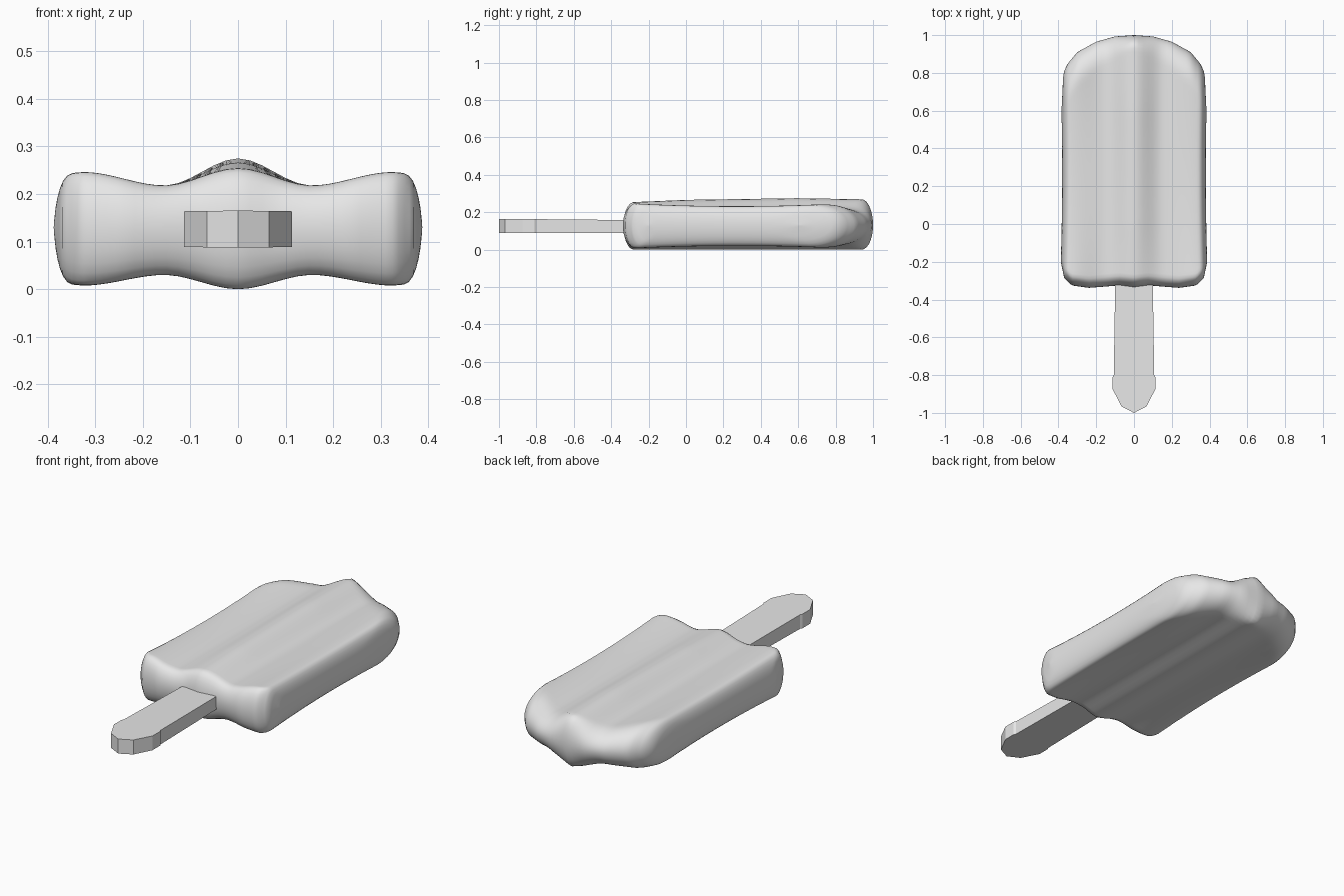
import bpy, bmesh, math

cube = bpy.data.objects.get("Cube")
if cube:
    bpy.data.objects.remove(cube, do_unlink=True)

MID = 0.13           # height of the centre plane
HALF_WIDTH = 0.39
COLS, ROWS = 48, 48

grey = bpy.data.materials.new("plain grey")
grey.use_nodes = True
grey.diffuse_color = (0.8, 0.8, 0.8, 1)
grey.node_tree.nodes["Principled BSDF"].inputs["Base Color"].default_value = (0.8, 0.8, 0.8, 1)


def interp(points, x, smooth=False):
    """Read a value from a list of (position, value) points."""
    for (x0, a), (x1, b) in zip(points, points[1:]):
        if x <= x1:
            t = max(0, (x - x0) / (x1 - x0))
            if smooth:
                t = t * t * (3 - 2 * t)
            return a + (b - a) * t
    return points[-1][1]


def rounding(distance, radius):
    """Quarter-round falloff towards a rim."""
    t = min(1, max(0, distance / radius))
    return math.sqrt(1 - (1 - t) ** 2)


def finish(bm, name, smooth):
    bmesh.ops.recalc_face_normals(bm, faces=bm.faces)
    mesh = bpy.data.meshes.new(name)
    bm.to_mesh(mesh)
    bm.free()
    mesh.materials.append(grey)
    if smooth:
        mesh.shade_smooth()
    obj = bpy.data.objects.new(name, mesh)
    bpy.context.collection.objects.link(obj)
    return obj


# Plan outline of the ice bar: near end and far end against distance from centre
NEAR = [(0, -.335), (.08, -.325), (.16, -.332), (.24, -.338), (.33, -.325),
        (.37, -.285), (.39, -.2)]
FAR = [(0, 1), (.1, .993), (.2, .965), (.3, .91), (.35, .85), (.375, .8), (.39, .6)]


def half_height(x, y, side):
    """Central ridge, groove and shoulder across the bar."""
    waist = max(0, 1 - ((y - .27) / .55) ** 2)
    if side > 0:
        ridge = interp([(-.33, .122), (0, .136), (.6, .145), (1, .138)], y)
        groove, shoulder = .088, .117 - .015 * waist
    else:
        ridge, groove, shoulder = .13, .1, .123 - .013 * waist
    return interp([(0, ridge), (.155, groove), (.325, shoulder), (.39, shoulder - .004)],
                  x, smooth=True)


# Ice bar: upper and lower grids that meet at the rim
bm = bmesh.new()
for side in (1, -1):
    grid = []
    for i in range(COLS + 1):
        x = HALF_WIDTH * math.sin((i / COLS - .5) * math.pi)
        ax = abs(x)
        near, far = interp(NEAR, ax), interp(FAR, ax)
        far_radius = interp([(0, .06), (.12, .12), (.39, .2)], ax)
        column = []
        for j in range(ROWS + 1):
            y = near + (far - near) * (1 - math.cos(math.pi * j / ROWS)) / 2
            h = half_height(ax, y, side)
            h *= rounding(HALF_WIDTH - ax, .04)
            h *= rounding(y - near, .055) * rounding(far - y, far_radius)
            pinch = 1 - .025 * max(0, 1 - ((y - .27) / .55) ** 2)
            column.append(bm.verts.new((x * pinch, y, MID + side * h)))
        grid.append(column)
    for a, b in zip(grid, grid[1:]):
        for j in range(ROWS):
            bm.faces.new((a[j], b[j], b[j + 1], a[j + 1]))
bmesh.ops.remove_doubles(bm, verts=bm.verts, dist=0.0001)
finish(bm, "ice_bar", True)

# Flat wooden stick with a blunt pointed tip
right_edge = [(.1, 0), (.1, -.34), (.107, -.8), (.113, -.81), (.113, -.875), (.065, -.967)]
outline = right_edge + [(0, -1)] + [(-x, y) for x, y in reversed(right_edge)]
bm = bmesh.new()
top = [bm.verts.new((x, y, .165 - .01 * (y + 1))) for x, y in outline]
bottom = [bm.verts.new((x, y, .088 + .003 * (y + 1))) for x, y in outline]
bm.faces.new(top)
bm.faces.new(bottom[::-1])
for k in range(len(outline)):
    n = (k + 1) % len(outline)
    bm.faces.new((top[k], bottom[k], bottom[n], top[n]))
finish(bm, "stick", False)
